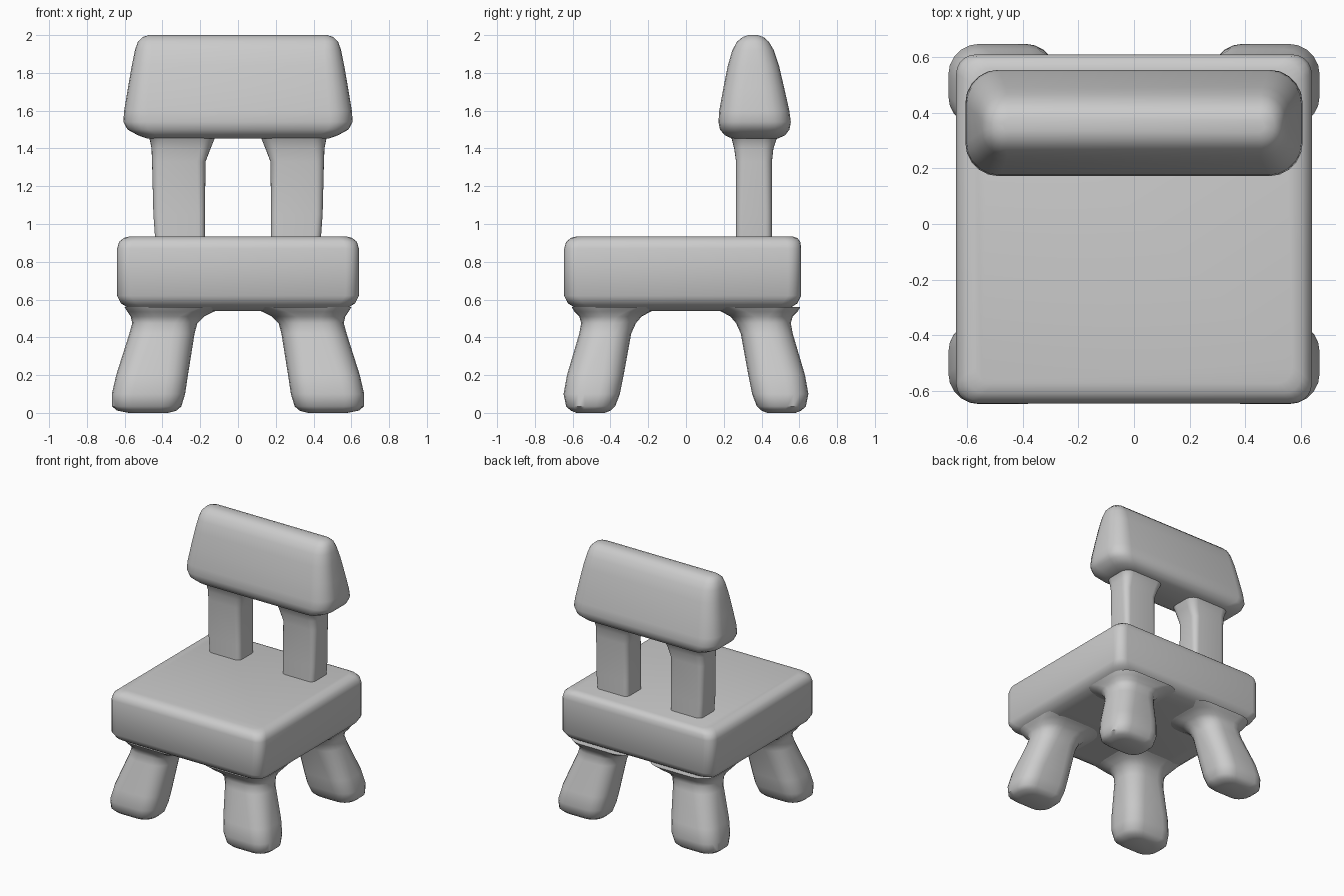
import bpy, bmesh, math


def ring(x0, x1, y0, y1, r, z, seg=5):
    """Rounded rectangle of points at height z."""
    r = min(r, (x1 - x0) * 0.49, (y1 - y0) * 0.49)
    corners = [(x1 - r, y1 - r), (x0 + r, y1 - r), (x0 + r, y0 + r), (x1 - r, y0 + r)]
    pts = []
    for i, (cx, cy) in enumerate(corners):
        for k in range(seg + 1):
            a = math.pi / 2 * (i + k / seg)
            pts.append((cx + r * math.cos(a), cy + r * math.sin(a), z))
    return pts


def loft(name, sections, mirror=False, flip_y=False):
    """Skin rounded sections (z, x0, x1, y0, y1, radius), bottom to top."""
    bm = bmesh.new()
    rings = []
    for z, x0, x1, y0, y1, r in sections:
        if flip_y:
            y0, y1 = -y1, -y0
        rings.append([bm.verts.new(p) for p in ring(x0, x1, y0, y1, r, z)])
    n = len(rings[0])
    for a, b in zip(rings, rings[1:]):
        for i in range(n):
            j = (i + 1) % n
            bm.faces.new((a[i], a[j], b[j], b[i]))
    bm.faces.new(rings[0][::-1])
    bm.faces.new(rings[-1])
    bmesh.ops.recalc_face_normals(bm, faces=bm.faces)
    mesh = bpy.data.meshes.new(name)
    bm.to_mesh(mesh)
    bm.free()
    ob = bpy.data.objects.new(name, mesh)
    bpy.context.collection.objects.link(ob)
    if mirror:
        ob.modifiers.new("mirror", 'MIRROR').use_axis[0] = True
    bpy.ops.object.select_all(action='DESELECT')
    ob.select_set(True)
    bpy.context.view_layer.objects.active = ob
    bpy.ops.object.shade_smooth_by_angle(angle=math.radians(50))
    return ob


# Seat: thick cushion-like slab with soft edges
loft("seat", [
    (0.54, -0.52, 0.52, -0.53, 0.50, 0.10),
    (0.555, -0.58, 0.58, -0.585, 0.55, 0.09),
    (0.58, -0.62, 0.62, -0.625, 0.59, 0.08),
    (0.62, -0.64, 0.64, -0.645, 0.61, 0.07),
    (0.87, -0.64, 0.64, -0.645, 0.61, 0.07),
    (0.905, -0.63, 0.63, -0.635, 0.605, 0.07),
    (0.926, -0.605, 0.605, -0.61, 0.59, 0.07),
    (0.935, -0.57, 0.57, -0.575, 0.56, 0.06),
])

# Splayed legs, flaring where they meet the seat
leg = [
    (0.0, 0.37, 0.58, -0.58, -0.43, 0.07),
    (0.012, 0.325, 0.64, -0.61, -0.40, 0.09),
    (0.035, 0.30, 0.667, -0.635, -0.375, 0.10),
    (0.10, 0.28, 0.668, -0.648, -0.35, 0.11),
    (0.20, 0.265, 0.645, -0.63, -0.33, 0.11),
    (0.42, 0.23, 0.575, -0.565, -0.29, 0.12),
    (0.475, 0.215, 0.56, -0.555, -0.265, 0.12),
    (0.51, 0.18, 0.568, -0.565, -0.235, 0.13),
    (0.535, 0.13, 0.585, -0.59, -0.19, 0.13),
    (0.56, 0.06, 0.60, -0.605, -0.13, 0.13),
]
loft("front_leg", leg, mirror=True)
loft("back_leg", leg, mirror=True, flip_y=True)

# Back posts, flaring into the backrest
loft("back_post", [
    (0.90, 0.175, 0.437, 0.265, 0.455, 0.035),
    (1.05, 0.175, 0.448, 0.265, 0.455, 0.035),
    (1.33, 0.172, 0.455, 0.265, 0.455, 0.045),
    (1.40, 0.145, 0.458, 0.255, 0.463, 0.055),
    (1.45, 0.125, 0.468, 0.242, 0.48, 0.065),
    (1.49, 0.11, 0.50, 0.215, 0.51, 0.075),
], mirror=True)

# Backrest: wedge tapering to a rounded top
loft("backrest", [
    (1.452, -0.48, 0.48, 0.245, 0.485, 0.08),
    (1.47, -0.53, 0.53, 0.205, 0.525, 0.10),
    (1.50, -0.585, 0.585, 0.18, 0.548, 0.11),
    (1.54, -0.607, 0.607, 0.172, 0.555, 0.12),
    (1.60, -0.603, 0.603, 0.176, 0.547, 0.12),
    (1.72, -0.583, 0.583, 0.198, 0.52, 0.11),
    (1.84, -0.562, 0.562, 0.222, 0.492, 0.10),
    (1.92, -0.546, 0.546, 0.245, 0.465, 0.09),
    (1.965, -0.53, 0.53, 0.27, 0.438, 0.07),
    (1.99, -0.505, 0.505, 0.30, 0.41, 0.05),
    (2.0, -0.47, 0.47, 0.33, 0.38, 0.02),
])
